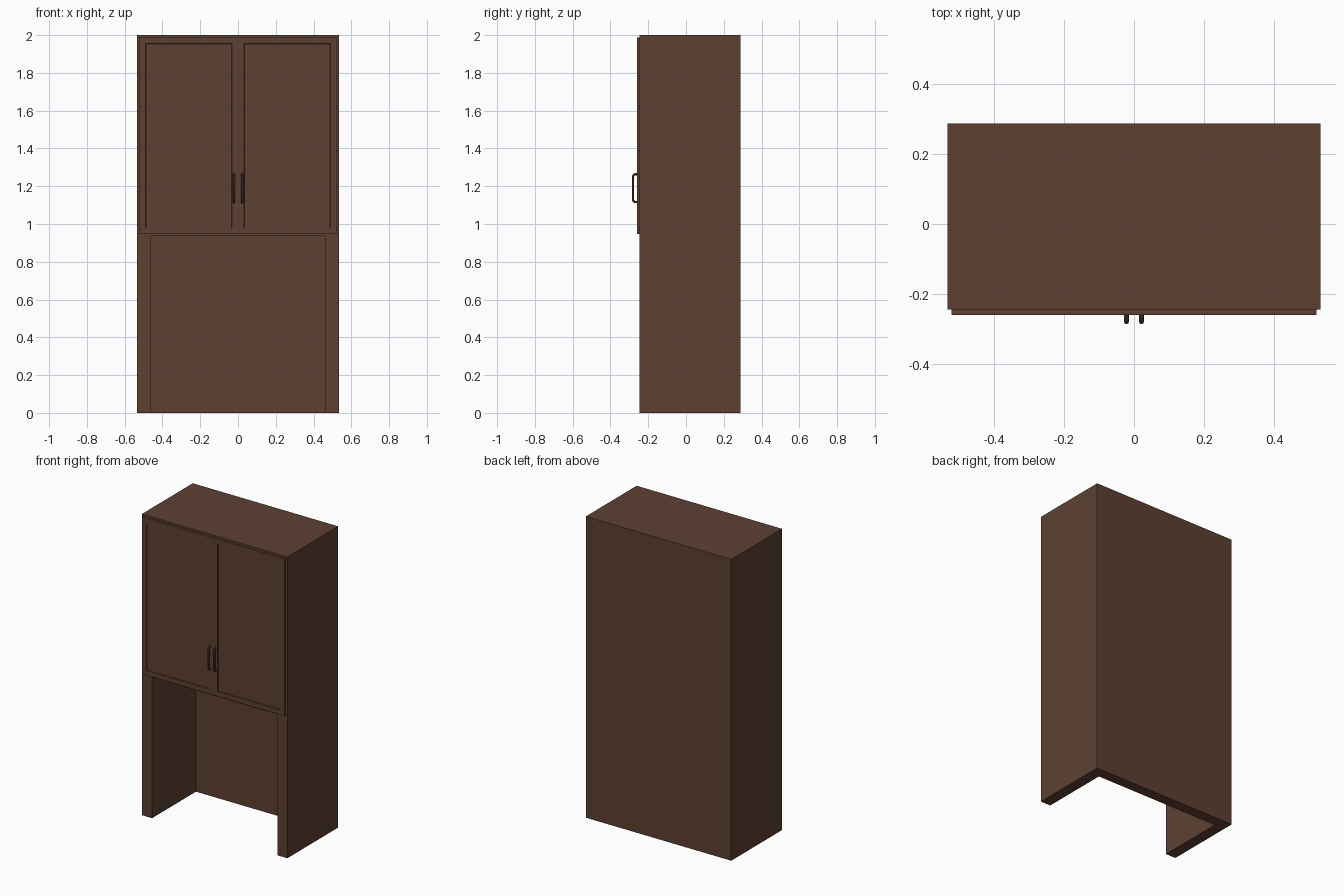
import bpy, bmesh
from mathutils import Vector

if "Cube" in bpy.data.objects:
    bpy.data.objects.remove(bpy.data.objects["Cube"])

wood = bpy.data.materials.new("dark brown wood")
wood.diffuse_color = (0.11, 0.051, 0.032, 1)
wood.use_nodes = True
wood.node_tree.nodes["Principled BSDF"].inputs["Base Color"].default_value = wood.diffuse_color


def box(name, lo, hi):
    """Axis-aligned box between two corners."""
    bm = bmesh.new()
    bmesh.ops.create_cube(bm, size=1)
    for v in bm.verts:
        v.co = Vector([l + (h - l) * (c + 0.5) for l, h, c in zip(lo, hi, v.co)])
    mesh = bpy.data.meshes.new(name)
    bm.to_mesh(mesh)
    bm.free()
    obj = bpy.data.objects.new(name, mesh)
    bpy.context.collection.objects.link(obj)
    mesh.materials.append(wood)
    return obj


# Cabinet body: solid block with an open niche below the doors
body = box("cabinet_body", (-0.534, -0.245, 0), (0.534, 0.288, 2))
cutter = box("niche_cutter", (-0.46, -0.6, -0.5), (0.46, 0.216, 0.936))
cutter.hide_render = True
cut = body.modifiers.new("niche", 'BOOLEAN')
cut.object = cutter
cut.solver = 'EXACT'
bpy.context.view_layer.objects.active = body
bpy.ops.object.modifier_apply(modifier=cut.name)
bpy.data.objects.remove(cutter)


def door(name, x0, x1):
    """Door slab with a shallow recessed panel on its front face."""
    obj = box(name, (x0, -0.26, 0.946), (x1, -0.245, 1.988))
    bm = bmesh.new()
    bm.from_mesh(obj.data)
    bm.normal_update()
    front = min(bm.faces, key=lambda f: f.calc_center_median().y)
    bmesh.ops.inset_region(bm, faces=[front], thickness=0.046)
    bmesh.ops.inset_region(bm, faces=[front], thickness=0.002, depth=-0.005)
    bm.to_mesh(obj.data)
    bm.free()


def handle(name, x):
    """Round bar bent into a pull handle with rounded corners."""
    curve = bpy.data.curves.new(name, 'CURVE')
    curve.dimensions = '3D'
    curve.bevel_depth = 0.0065
    curve.bevel_resolution = 3
    path = [(-0.256, 1.116), (-0.268, 1.116), (-0.276, 1.119), (-0.2805, 1.128),
            (-0.2805, 1.252), (-0.276, 1.261), (-0.268, 1.264), (-0.256, 1.264)]
    spline = curve.splines.new('POLY')
    spline.points.add(len(path) - 1)
    for p, (y, z) in zip(spline.points, path):
        p.co = (x, y, z, 1)
    curve.materials.append(wood)
    obj = bpy.data.objects.new(name, curve)
    bpy.context.collection.objects.link(obj)
    bpy.ops.object.select_all(action='DESELECT')
    obj.select_set(True)
    bpy.context.view_layer.objects.active = obj
    bpy.ops.object.convert(target='MESH')
    bpy.ops.object.shade_smooth_by_angle()


# Doors and handles, mirrored about the centre
for side, s in (("left", -1), ("right", 1)):
    door(side + "_door", *sorted((0, s * 0.522)))
    handle(side + "_handle", s * 0.0215)
